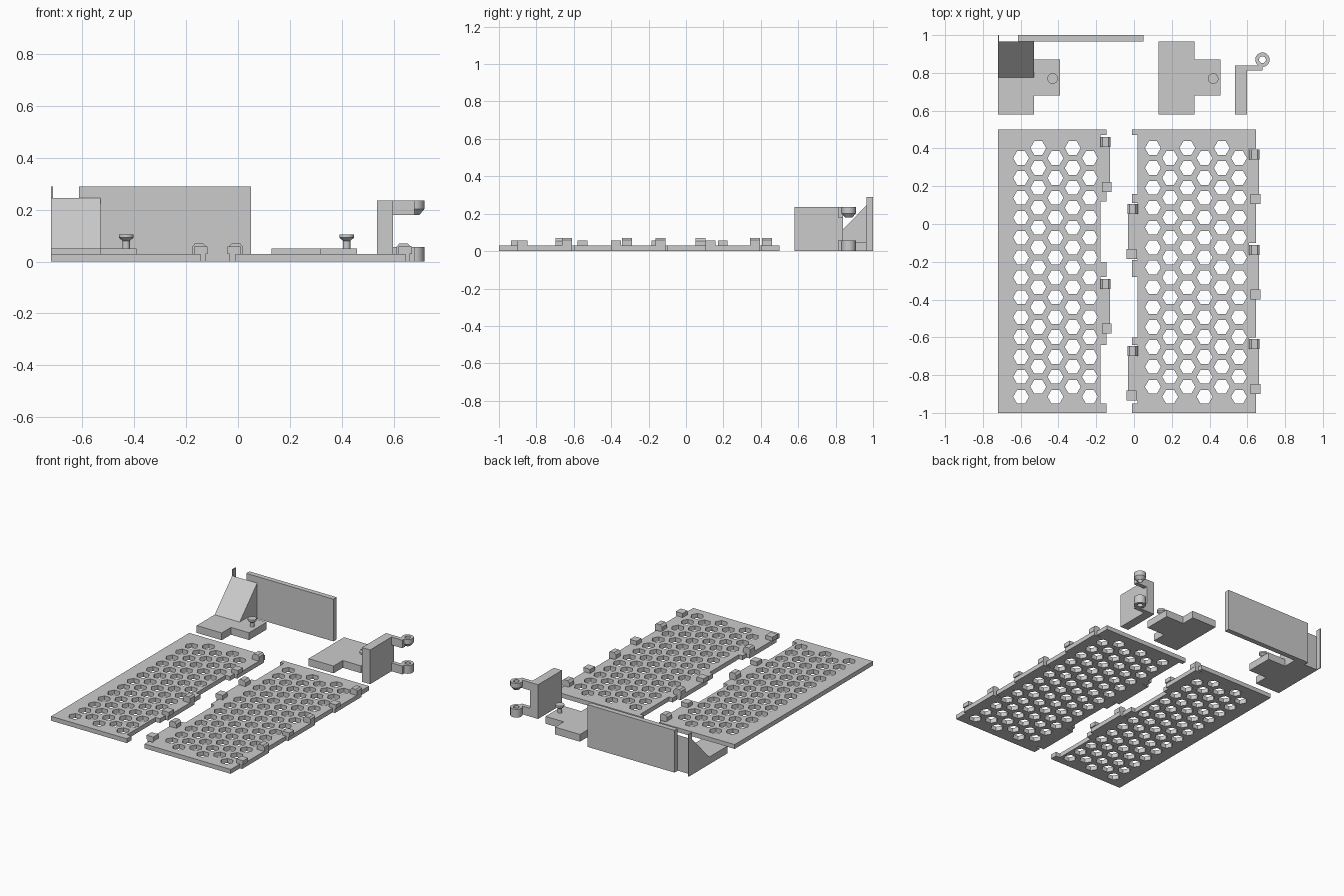
import bpy, bmesh, math
from mathutils import Matrix

old = bpy.data.objects.get("Cube")
if old:
    bpy.data.objects.remove(old, do_unlink=True)

grey = bpy.data.materials.new("plain_grey")
grey.use_nodes = True
COLOUR = (0.6, 0.6, 0.6, 1)
grey.diffuse_color = COLOUR
grey.node_tree.nodes["Principled BSDF"].inputs["Base Color"].default_value = COLOUR


def add_prism(bm, points, low, high, axis="z"):
    """Extrude a closed outline; axis x reads the points as (y, z), axis y as (x, z)."""
    place = {"z": lambda a, b, c: (a, b, c),
             "x": lambda a, b, c: (c, a, b),
             "y": lambda a, b, c: (a, c, b)}[axis]
    rings = [[bm.verts.new(place(a, b, c)) for a, b in points] for c in (low, high)]
    n = len(points)
    faces = [bm.faces.new(rings[0]), bm.faces.new(rings[1])]
    for i in range(n):
        j = (i + 1) % n
        faces.append(bm.faces.new((rings[0][i], rings[0][j], rings[1][j], rings[1][i])))
    bmesh.ops.recalc_face_normals(bm, faces=faces)


def add_box(bm, x0, x1, y0, y1, z0, z1):
    add_prism(bm, [(x0, y0), (x1, y0), (x1, y1), (x0, y1)], z0, z1)


def add_lathe(bm, profile, x, y, steps=32, closed=False):
    """Revolve (radius, z) points about a vertical line at x, y."""
    verts = [bm.verts.new((r, 0, z)) for r, z in profile]
    edges = [bm.edges.new(pair) for pair in zip(verts, verts[1:])]
    if closed:
        edges.append(bm.edges.new((verts[-1], verts[0])))
    made = set(bm.verts) - set(verts)
    bmesh.ops.spin(bm, geom=verts + edges, cent=(0, 0, 0), axis=(0, 0, 1),
                   angle=math.tau, steps=steps, use_merge=False)
    turned = [v for v in bm.verts if v not in made]
    bmesh.ops.remove_doubles(bm, verts=turned, dist=0.0001)
    turned = [v for v in bm.verts if v not in made]
    bmesh.ops.translate(bm, verts=turned, vec=(x, y, 0))
    bmesh.ops.recalc_face_normals(bm, faces=list({f for v in turned for f in v.link_faces}))


def finish(name, bm, smooth=False):
    mesh = bpy.data.meshes.new(name)
    bm.to_mesh(mesh)
    bm.free()
    mesh.materials.append(grey)
    obj = bpy.data.objects.new(name, mesh)
    bpy.context.collection.objects.link(obj)
    if smooth:
        bpy.ops.object.select_all(action="DESELECT")
        obj.select_set(True)
        bpy.context.view_layer.objects.active = obj
        bpy.ops.object.shade_smooth_by_angle(angle=math.radians(30))
    return obj


THICK = 0.03
TOP, BOTTOM = 0.5, -1.0


def edge_with_notches(outer, inner, spans):
    """Points down a panel edge, stepping in at each (top, bottom) span."""
    pts = [(outer, TOP)]
    for a, b in spans:
        pts += [(outer, a), (inner, a), (inner, b), (outer, b)]
    return pts + [(outer, BOTTOM)]


def panel(name, right_edge, left_edge, first_x, columns, first_is_high):
    bm = bmesh.new()
    add_prism(bm, right_edge + left_edge[::-1], 0, THICK)
    obj = finish(name, bm)

    # Honeycomb of hexagonal holes in staggered columns
    pitch, radius = 0.1053, 0.042
    cut = bmesh.new()
    for c in range(columns):
        high = (c % 2 == 0) == first_is_high
        for k in range(13):
            x = first_x + c * pitch * math.sqrt(0.75)
            y = (0.402 if high else 0.349) - k * pitch
            hexagon = [(x + radius * math.cos(i * math.pi / 3),
                        y + radius * math.sin(i * math.pi / 3)) for i in range(6)]
            add_prism(cut, hexagon, -0.05, 0.1)
    cutter = finish("hole_cutter", cut)
    cutter.hide_render = True
    mod = obj.modifiers.new("holes", "BOOLEAN")
    mod.operation, mod.solver, mod.object = "DIFFERENCE", "EXACT", cutter
    bpy.context.view_layer.update()
    graph = bpy.context.evaluated_depsgraph_get()
    obj.data = bpy.data.meshes.new_from_object(obj.evaluated_get(graph))
    obj.modifiers.clear()
    bpy.data.objects.remove(cutter, do_unlink=True)


def clip(name, x_in, side, y_top):
    """Snap clip: a flat arm with a tall hook at the back end and a low stop at the front."""
    bm = bmesh.new()
    x = lambda d: x_in + side * d
    length, block = 0.29, 0.053
    add_prism(bm, [(x(0), y_top), (x(0.052), y_top),
                   (x(0.052), y_top - length), (x(0), y_top - length)], 0, THICK)
    hook = [(0.0, 0.03), (0.054, 0.03), (0.054, 0.06), (0.044, 0.07),
            (0.012, 0.07), (0.0, 0.055)]
    add_prism(bm, [(x(d), z) for d, z in hook], y_top - block, y_top, "y")
    stop = [(0.008, 0.03), (0.06, 0.03), (0.06, 0.058), (0.008, 0.058)]
    add_prism(bm, [(x(d), z) for d, z in stop], y_top - length, y_top - length + block, "y")
    finish(name, bm)


# Perforated panels
left_inner = edge_with_notches(-0.145, -0.178, [(0.47, 0.17), (0.12, -0.2), (-0.28, -0.58), (-0.64, -0.95)])
right_inner = edge_with_notches(-0.01, 0.018, [(0.47, 0.16), (0.11, -0.19), (-0.28, -0.6), (-0.64, -0.95)])
right_outer = edge_with_notches(0.645, 0.61, [(0.4, 0.11), (-0.1, -0.4), (-0.6, -0.9)])
panel("left_panel", left_inner, edge_with_notches(-0.72, 0, []), -0.598, 5, False)
panel("right_panel", right_outer, right_inner, 0.1, 6, True)

# Snap clips along the panel edges
for i, y in enumerate((0.46, -0.29)):
    clip(f"left_panel_clip_{i + 1}", -0.178, 1, y)
for i, y in enumerate((0.105, -0.645)):
    clip(f"right_panel_inner_clip_{i + 1}", 0.02, -1, y)
for i, y in enumerate((0.395, -0.11, -0.61)):
    clip(f"right_panel_outer_clip_{i + 1}", 0.61, 1, y)

# Latch bases, each with a flared pin
for name, x in (("left", -0.72), ("right", 0.13)):
    bm = bmesh.new()
    outline = [(0, 0.58), (0.19, 0.58), (0.19, 0.68), (0.328, 0.68),
               (0.328, 0.87), (0.19, 0.87), (0.19, 0.965), (0, 0.965)]
    add_prism(bm, [(x + a, b) for a, b in outline], 0, 0.05)
    finish(f"{name}_latch_base", bm)
    bm = bmesh.new()
    add_lathe(bm, [(0, 0.04), (0.014, 0.04), (0.014, 0.08), (0.028, 0.092),
                   (0.028, 0.105), (0, 0.105)], x + 0.289, 0.77)
    finish(f"{name}_latch_pin", bm, smooth=True)

# Sloped ramp on the left base, with a thin fin behind it
bm = bmesh.new()
add_prism(bm, [(0.775, 0.05), (0.965, 0.05), (0.965, 0.245)], -0.72, -0.53, "x")
finish("ramp", bm)
bm = bmesh.new()
add_box(bm, -0.72, -0.714, 0.965, 1.0, 0, 0.29)
finish("fin", bm)

# Back wall
bm = bmesh.new()
add_box(bm, -0.613, 0.05, 0.965, 1.0, 0, 0.29)
finish("back_wall", bm)

# Hinge: plate, two arms and two knuckles
bm = bmesh.new()
add_box(bm, 0.536, 0.598, 0.58, 0.84, 0, 0.235)
finish("hinge_plate", bm)
HX, HY, OUTER, HOLE = 0.68, 0.87, 0.038, 0.018
for name, low, high, taper in (("lower", 0, 0.057, 0), ("upper", 0.18, 0.235, 0.022)):
    bm = bmesh.new()
    add_box(bm, 0.598, HX, 0.812, 0.84, low, high)
    finish(f"{name}_hinge_arm", bm)
    bm = bmesh.new()
    ring = [(HOLE, low), (OUTER - taper * 0.85, low), (OUTER, low + taper),
            (OUTER, high), (HOLE, high)]
    if not taper:
        ring.pop(2)
    add_lathe(bm, ring, HX, HY, closed=True)
    finish(f"{name}_hinge_knuckle", bm, smooth=True)
